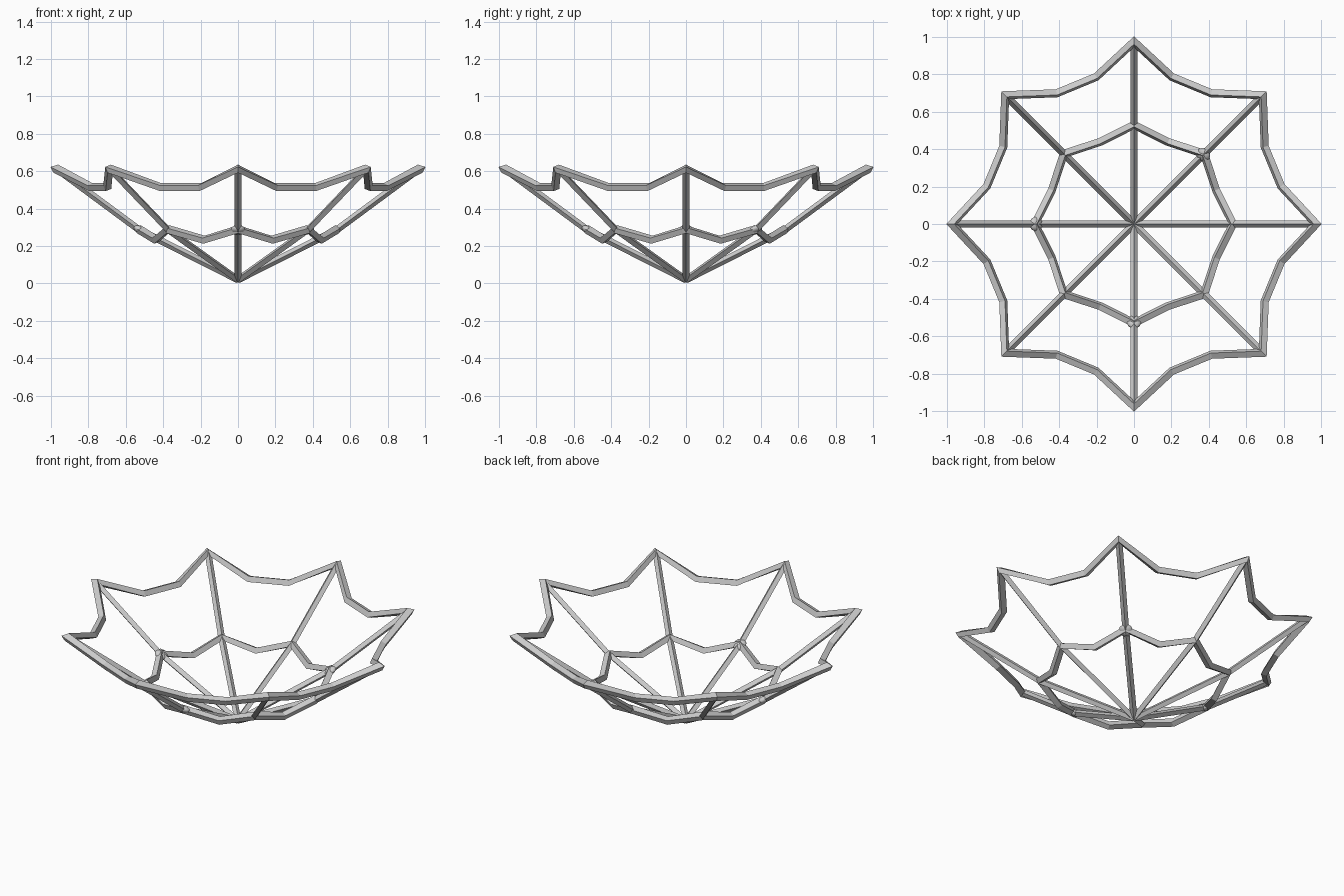
import bpy, bmesh, math
from mathutils import Vector, Matrix

if "Cube" in bpy.data.objects:
    bpy.data.objects.remove(bpy.data.objects["Cube"])

mat = bpy.data.materials.new("light_grey")
mat.diffuse_color = (0.6, 0.6, 0.6, 1)
mat.use_nodes = True
mat.node_tree.nodes["Principled BSDF"].inputs["Base Color"].default_value = mat.diffuse_color


def finish(bm, name):
    bmesh.ops.recalc_face_normals(bm, faces=bm.faces)
    me = bpy.data.meshes.new(name)
    bm.to_mesh(me)
    bm.free()
    me.materials.append(mat)
    ob = bpy.data.objects.new(name, me)
    bpy.context.collection.objects.link(ob)
    return ob


def polar(r, deg, z):
    a = math.radians(deg)
    return Vector((r * math.cos(a), r * math.sin(a), z))


def ring(name, pattern, tilt, half):
    """Closed zigzag strand, mitred, with a tilted square section."""
    pts = [polar(r, 45 * k + d, z) for k in range(8) for r, d, z in pattern]
    c, s = math.cos(tilt), math.sin(tilt)
    corners = [(half * (i * c - j * s), half * (i * s + j * c))
               for i, j in ((-1, -1), (1, -1), (1, 1), (-1, 1))]
    bm = bmesh.new()
    loops = []
    n = len(pts)
    for i, p in enumerate(pts):
        d0 = (p - pts[i - 1]).to_2d().normalized()
        d1 = (pts[(i + 1) % n] - p).to_2d().normalized()
        n0, n1 = Vector((d0.y, -d0.x)), Vector((d1.y, -d1.x))
        m = (n0 + n1).normalized()
        m /= max(m.dot(n0), 0.6)
        loops.append([bm.verts.new(p + Vector((m.x * a, m.y * a, b))) for a, b in corners])
    for i in range(n):
        A, B = loops[i], loops[(i + 1) % n]
        for j in range(4):
            k = (j + 1) % 4
            bm.faces.new((A[j], A[k], B[k], B[j]))
    return finish(bm, name)


def spoke(name, deg, profile, half):
    """Diamond-section rib running from the apex to a tip."""
    side = polar(1, deg + 90, 0)
    up = polar(-0.5, deg, 0.86)
    bm = bmesh.new()
    loops = []
    for r, z in profile:
        p = polar(r, deg, z)
        loops.append([bm.verts.new(p + v * half) for v in (side, up, -side, -up)])
    for A, B in zip(loops, loops[1:]):
        for j in range(4):
            k = (j + 1) % 4
            bm.faces.new((A[j], A[k], B[k], B[j]))
    bm.faces.new(loops[0])
    bm.faces.new(loops[-1])
    return finish(bm, name)


# web strands
ring("outer_strand", [(0.974, 0, 0.614), (0.812, 14.4, 0.515), (0.812, 30.6, 0.515)],
     math.radians(-22), 0.0165)
ring("inner_strand", [(0.53, 0, 0.29), (0.475, 22.5, 0.234)],
     math.radians(-22), 0.0165)

# ribs
for k in range(8):
    spoke(f"rib_{k + 1}", 45 * k, [(0.0, 0.02), (0.53, 0.288), (0.975, 0.617)], 0.019)

# flattened knots on three of the inner joints
for i, deg in enumerate((45, 180, 270)):
    bm = bmesh.new()
    bmesh.ops.create_icosphere(bm, subdivisions=2, radius=0.04)
    place = (Matrix.Translation(polar(0.524, deg, 0.286))
             @ Matrix.Rotation(math.radians(deg), 4, 'Z')
             @ Matrix.Rotation(math.radians(-32), 4, 'Y')
             @ Matrix.Diagonal((1, 1, 0.5, 1)))
    bmesh.ops.transform(bm, matrix=place, verts=bm.verts)
    knot = finish(bm, f"knot_{i + 1}")
    knot.data.shade_smooth()
